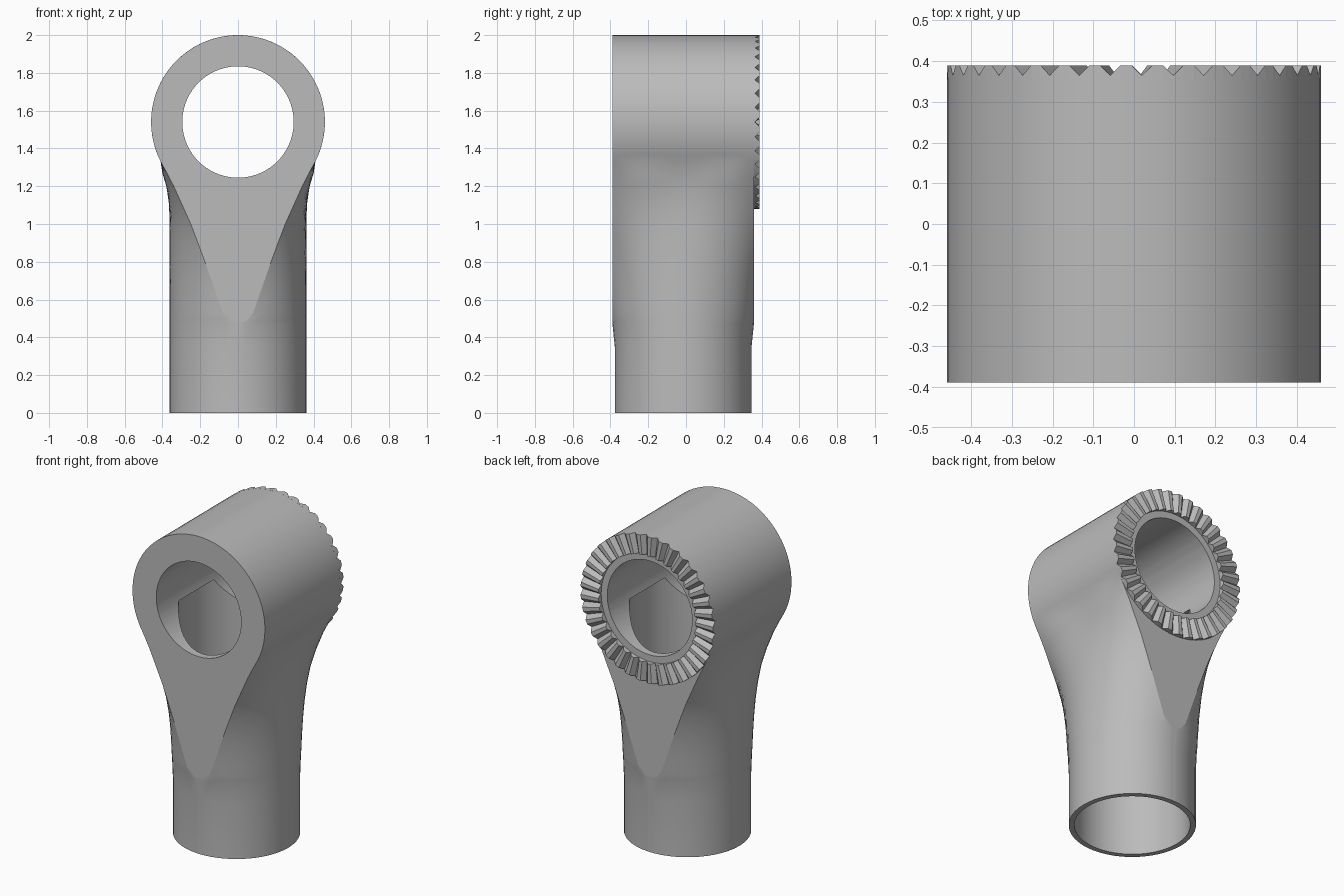
import bpy, bmesh, math
from mathutils import Matrix

if "Cube" in bpy.data.objects:
    bpy.data.objects.remove(bpy.data.objects["Cube"], do_unlink=True)

grey = bpy.data.materials.new("plain_grey")
grey.use_nodes = True
colour = (0.5, 0.5, 0.5, 1)
grey.diffuse_color = colour
grey.node_tree.nodes["Principled BSDF"].inputs["Base Color"].default_value = colour

MID_Y = -0.015      # centre of the body, front to back
DEPTH = 0.375       # half depth of the head
HEAD_Z, HEAD_R = 1.54, 0.46
BORE_R = 0.295
BACK_Y = MID_Y + DEPTH


def make_object(name, bm):
    bmesh.ops.recalc_face_normals(bm, faces=bm.faces)
    mesh = bpy.data.meshes.new(name)
    bm.to_mesh(mesh)
    bm.free()
    mesh.materials.append(grey)
    obj = bpy.data.objects.new(name, mesh)
    bpy.context.collection.objects.link(obj)
    return obj


def select_only(obj):
    bpy.ops.object.select_all(action='DESELECT')
    obj.select_set(True)
    bpy.context.view_layer.objects.active = obj


def cut_cylinder(target, radius, length, matrix):
    bm = bmesh.new()
    bmesh.ops.create_cone(bm, cap_ends=True, segments=72, radius1=radius,
                          radius2=radius, depth=length, matrix=matrix)
    cutter = make_object("bore_cutter", bm)
    cutter.hide_render = True
    mod = target.modifiers.new("bore", 'BOOLEAN')
    mod.operation, mod.solver, mod.object = 'DIFFERENCE', 'EXACT', cutter
    select_only(target)
    bpy.ops.object.modifier_apply(modifier=mod.name)
    bpy.data.objects.remove(cutter, do_unlink=True)


def quarter(side, depth, flat, is_head, n=12, m=4):
    """Quarter section: bulging side up to the corner, then the flat face."""
    pts = []
    corner = math.atan2(depth, flat)
    bulge = (math.hypot(depth, flat) - side) / math.sin(corner) ** 2
    for i in range(n + 1):
        if is_head:
            pts.append((flat, depth * i / n))
        else:
            a = corner * i / n
            r = side + bulge * math.sin(a) ** 2
            pts.append((r * math.cos(a), r * math.sin(a)))
    pts += [(flat * (1 - i / m), depth) for i in range(1, m + 1)]
    return pts


def full_section(q):
    """Mirror a quarter section into a closed loop."""
    half = q + [(-x, y) for x, y in reversed(q[:-1])]
    return half + [(x, -y) for x, y in reversed(half[1:-1])]


# Body: tube blending into the flat-faced round head
# rows: height, side half width, half depth, flat face half width
rows = [(0, .362, .362, .02), (.35, .362, .362, .02), (.475, .362, DEPTH, .02),
        (.49, .362, DEPTH, .05), (.53, .362, DEPTH, .08), (.6, .362, DEPTH, .105),
        (.7, .362, DEPTH, .14), (.8, .362, DEPTH, .175), (.9, .362, DEPTH, .212),
        (1, .362, DEPTH, .25), (1.1, .365, DEPTH, .295), (1.2, .376, DEPTH, .34),
        (1.27, .392, DEPTH, .376)]
sections = [(z, full_section(quarter(s, d, f, False))) for z, s, d, f in rows]
start = -math.radians(27)
for i in range(25):
    a = start + (math.pi / 2 - start) * i / 24
    w = max(HEAD_R * math.cos(a), 0.002)
    sections.append((HEAD_Z + HEAD_R * math.sin(a),
                     full_section(quarter(w, DEPTH, w, True))))

bm = bmesh.new()
rings = [[bm.verts.new((x, y + MID_Y, z)) for x, y in pts] for z, pts in sections]
for low, high in zip(rings, rings[1:]):
    for i in range(len(low)):
        j = (i + 1) % len(low)
        bm.faces.new((low[i], low[j], high[j], high[i]))
bm.faces.new(rings[0])
bm.faces.new(rings[-1])
body = make_object("tube_and_head", bm)

# Bores: cross hole through the head and blind hole up the tube
cut_cylinder(body, BORE_R, 2, Matrix.Translation((0, 0, HEAD_Z))
             @ Matrix.Rotation(math.pi / 2, 4, 'X'))
cut_cylinder(body, 0.33, 1.55, Matrix.Translation((0, MID_Y, 0.67)))
select_only(body)
bpy.ops.object.shade_smooth_by_angle(angle=math.radians(16))

# Serrated ring on the back face
TEETH = 37
bm = bmesh.new()
spokes = []
for t in range(TEETH):
    for offset, top in ((0, .365), (.33, .39), (.67, .39)):
        a = 2 * math.pi * (t + offset) / TEETH
        spokes.append([bm.verts.new((r * math.cos(a), y, HEAD_Z + r * math.sin(a)))
                       for r, y in ((.337, BACK_Y - .005), (HEAD_R, BACK_Y - .005),
                                    (HEAD_R, top), (.337, top))])
for s, e in zip(spokes, spokes[1:] + spokes[:1]):
    for i in range(4):
        j = (i + 1) % 4
        bm.faces.new((s[i], s[j], e[j], e[i]))
make_object("serrated_ring", bm)
